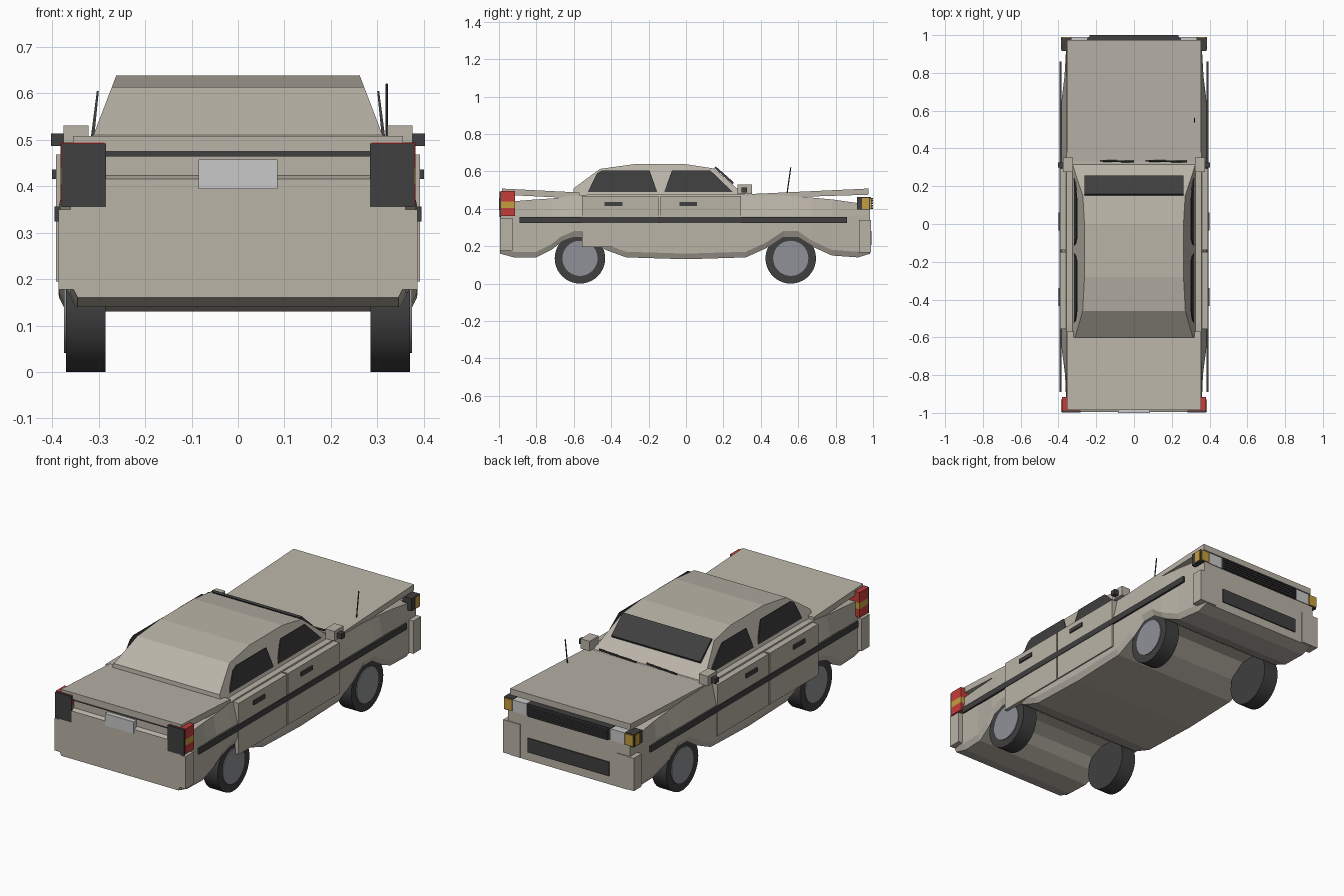
import bpy, bmesh, math
from mathutils import Matrix, Vector

cube = bpy.data.objects.get("Cube")
if cube:
    bpy.data.objects.remove(cube, do_unlink=True)


def material(name, r, g, b):
    m = bpy.data.materials.new(name)
    m.use_nodes = True
    m.diffuse_color = (r, g, b, 1)
    m.node_tree.nodes["Principled BSDF"].inputs["Base Color"].default_value = (r, g, b, 1)
    return m


PAINT = material("beige_paint", .49, .455, .39)
BLACK = material("black_trim", .05, .05, .05)
RIM = material("rim_grey", .28, .285, .31)
WHITE = material("pale_grey", .58, .58, .59)
AMBER = material("amber_lens", .56, .34, .05)
RED = material("red_lens", .55, .045, .04)


def finish(name, mat, bm):
    bmesh.ops.recalc_face_normals(bm, faces=bm.faces)
    mesh = bpy.data.meshes.new(name)
    bm.to_mesh(mesh)
    bm.free()
    mesh.materials.append(mat)
    ob = bpy.data.objects.new(name, mesh)
    bpy.context.collection.objects.link(ob)
    return ob


def loft(name, mat, rings):
    """Skin a list of equal closed rings and cap both ends."""
    bm = bmesh.new()
    rows = [[bm.verts.new(p) for p in ring] for ring in rings]
    n = len(rows[0])
    for a, b in zip(rows, rows[1:]):
        for i in range(n):
            j = (i + 1) % n
            bm.faces.new((a[i], a[j], b[j], b[i]))
    bm.faces.new(rows[0])
    bm.faces.new(rows[-1][::-1])
    return finish(name, mat, bm)


def box(name, mat, x, y, z):
    return loft(name, mat, [[(a, y[0], z[0]), (a, y[1], z[0]), (a, y[1], z[1]), (a, y[0], z[1])]
                            for a in x])


def side_prism(name, mat, profile, x0, x1):
    """Extrude a (y, z) profile between two widths, each a function of height."""
    return loft(name, mat, [[(f(z), y, z) for y, z in profile] for f in (x0, x1)])


def cylinder(name, mat, x0, x1, y, z, r, sides=40):
    bm = bmesh.new()
    spin = Matrix.Translation(((x0 + x1) / 2, y, z)) @ Matrix.Rotation(math.pi / 2, 4, 'Y')
    bmesh.ops.create_cone(bm, cap_ends=True, segments=sides, radius1=r, radius2=r,
                          depth=abs(x1 - x0), matrix=spin)
    ob = finish(name, mat, bm)
    bpy.ops.object.select_all(action='DESELECT')
    ob.select_set(True)
    bpy.context.view_layer.objects.active = ob
    bpy.ops.object.shade_smooth_by_angle(angle=math.radians(30))
    return ob


def rod(name, mat, a, b, r):
    a, b = Vector(a), Vector(b)
    bm = bmesh.new()
    turn = Vector((0, 0, 1)).rotation_difference(b - a).to_matrix().to_4x4()
    bmesh.ops.create_cone(bm, cap_ends=True, segments=8, radius1=r, radius2=r,
                          depth=(b - a).length, matrix=Matrix.Translation((a + b) / 2) @ turn)
    return finish(name, mat, bm)


# Lower body: stations of y, underside, shoulder height, half width
stations = [(-.995, .16, .415, .36), (-.92, .14, .44, .36), (-.8, .14, .45, .365),
            (-.72, .18, .455, .375), (-.67, .22, .46, .382), (-.6, .25, .47, .385),
            (-.53, .25, .475, .385), (-.43, .18, .475, .385), (-.32, .14, .475, .385),
            (0, .13, .475, .385), (.32, .14, .475, .385), (.43, .19, .47, .385),
            (.52, .25, .47, .385), (.6, .25, .465, .385), (.67, .2, .46, .382),
            (.78, .15, .45, .368), (.92, .14, .43, .36), (.985, .16, .42, .36)]
half = lambda b, t, w: [(w - .015, b), (w, b + .03), (w, .36), (min(w, .358), t)]
loft("lower_body", PAINT, [[(x, y, z) for x, z in half(b, t, w)] +
                           [(-x, y, z) for x, z in reversed(half(b, t, w))]
                           for y, b, t, w in stations])

# Bonnet and boot lid wedges
lids = {"bonnet": [(.33, .455), (.33, .478), (.975, .508), (.975, .475)],
        "boot_lid": [(-.57, .455), (-.57, .487), (-.985, .508), (-.985, .475)]}
for name, profile in lids.items():
    side_prism(name, PAINT, profile, lambda z: -.355, lambda z: .355)

# Cabin, its sides leaning inward
lean = lambda z: .262 + (.638 - z) * .384
side_prism("cabin", PAINT, [(-.605, .46), (-.6, .51), (-.46, .613), (-.28, .638), (0, .638),
                            (.15, .615), (.265, .515), (.335, .46)],
           lambda z: -lean(z), lean)

# Windscreen standing slightly proud, and wipers
side_prism("windscreen", BLACK, [(.152, .618), (.158, .627), (.256, .541), (.25, .53)],
           lambda z: -.262, lambda z: .262)
for x0, x1 in ((-.18, .0), (.06, .28)):
    rod("wiper", BLACK, (x0, .335, .483), (x1, .33, .49), .005)

# Radio aerial
rod("aerial", BLACK, (.32, .54, .48), (.32, .56, .62), .003)

windows = {"rear_window": [(-.53, .48), (-.475, .59), (-.45, .605), (-.195, .605), (-.15, .48)],
           "front_window": [(-.12, .48), (-.075, .605), (.13, .605), (.26, .48)]}

for s, side in ((1, "left"), (-1, "right")):
    def part(name, mat, x, y, z):
        return box(side + "_" + name, mat, (s * x[0], s * x[1]), y, z)

    # Side windows, doors, handles and rubbing strip
    for name, profile in windows.items():
        side_prism(side + "_" + name, BLACK, profile,
                   lambda z: s * (.312 - (z - .48) * .1), lambda z: s * (.32 - (z - .48) * .13))
    part("rear_door", PAINT, (.35, .392), (-.555, -.147), (.195, .468))
    part("front_door", PAINT, (.35, .392), (-.137, .295), (.195, .468))
    part("rear_handle", BLACK, (.39, .4), (-.435, -.34), (.415, .436))
    part("front_handle", BLACK, (.39, .4), (-.035, .06), (.415, .436))
    part("rubbing_strip", BLACK, (.384, .395), (-.89, .86), (.324, .356))

    # Door mirror
    part("mirror", PAINT, (.322, .375), (.275, .352), (.478, .53))
    part("mirror_tip", BLACK, (.375, .402), (.298, .326), (.486, .513))

    # Bumper corner blocks
    part("rear_bumper_corner", PAINT, (.285, .386), (-.995, -.928), (.178, .35))
    part("front_bumper_corner", PAINT, (.285, .386), (.925, .99), (.165, .34))

    # Tail lamp: stacked lenses behind a dark back plate
    for name, mat, z in (("lower", RED, (.36, .405)), ("middle", AMBER, (.405, .438)),
                         ("upper", RED, (.438, .494))):
        part(name + "_tail_lens", mat, (.287, .382), (-.988, -.915), z)
    part("tail_lamp_back", BLACK, (.284, .38), (-.998, -.988), (.355, .492))

    # Headlamp and wraparound indicator
    part("indicator_housing", BLACK, (.33, .383), (.915, .985), (.395, .462))
    part("indicator_front", AMBER, (.333, .38), (.985, .991), (.4, .458))
    part("indicator_side", AMBER, (.383, .387), (.942, .978), (.4, .458))
    part("headlamp", WHITE, (.248, .33), (.93, .989), (.398, .46))

    # Wheels
    for y, end in ((-.567, "rear"), (.56, "front")):
        cylinder(f"{side}_{end}_tyre", BLACK, s * .285, s * .37, y, .135, .135)
        cylinder(f"{side}_{end}_rim", RIM, s * .36, s * .374, y, .135, .094)

# Front grille with slats, and lower air intake
box("grille_back", BLACK, (-.248, .248), (.94, .988), (.398, .462))
for i in range(5):
    z = .4 + i * .0125
    box("grille_slat", BLACK, (-.235, .235), (.988, 1.0), (z, z + .008))
box("lower_intake", BLACK, (-.24, .24), (.98, .991), (.205, .28))

# Rear number plate and shadow strip below the boot lid
box("number_plate", WHITE, (-.085, .085), (-1.0, -.975), (.394, .457))
box("boot_strip", BLACK, (-.285, .285), (-.98, -.95), (.464, .476))
box("rear_panel", PAINT, (-.285, .285), (-.972, -.93), (.4, .466))
